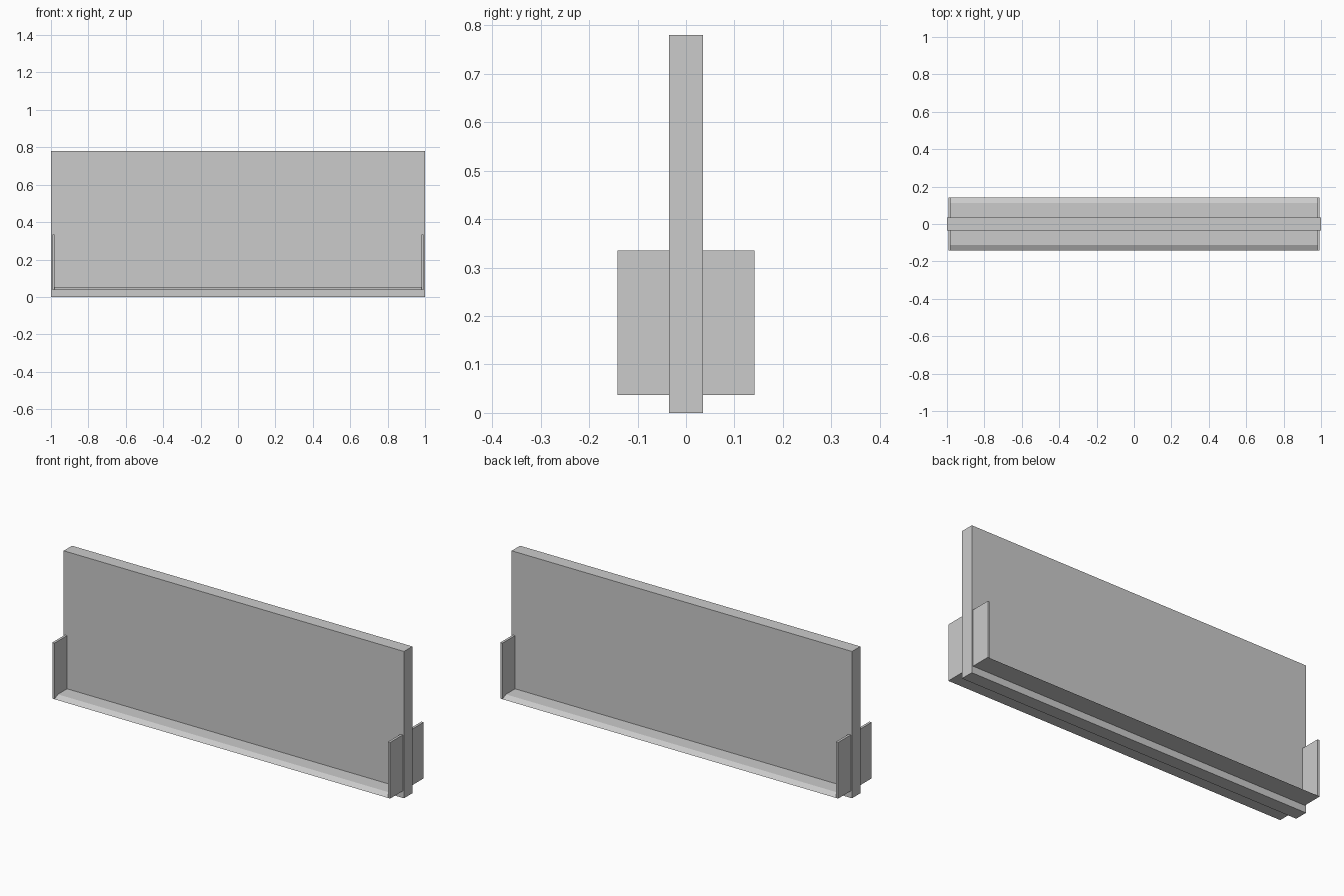
import bpy
import bmesh

if "Cube" in bpy.data.objects:
    bpy.data.objects.remove(bpy.data.objects["Cube"])


def extrude_profile(bm, profile, x0, x1):
    """Extrude a closed (y, z) profile along x."""
    face = bm.faces.new([bm.verts.new((x0, y, z)) for y, z in profile])
    moved = bmesh.ops.extrude_face_region(bm, geom=[face])["geom"]
    verts = [v for v in moved if isinstance(v, bmesh.types.BMVert)]
    bmesh.ops.translate(bm, verts=verts, vec=(x1 - x0, 0, 0))


def make(name, parts):
    bm = bmesh.new()
    for profile, x0, x1 in parts:
        extrude_profile(bm, profile, x0, x1)
    bmesh.ops.recalc_face_normals(bm, faces=bm.faces)
    mesh = bpy.data.meshes.new(name)
    bm.to_mesh(mesh)
    bm.free()
    obj = bpy.data.objects.new(name, mesh)
    bpy.context.collection.objects.link(obj)
    return obj


T = 0.035          # half thickness of the panel
OUT = 0.141        # how far the trim reaches in y
LOW, HIGH = 0.037, 0.335
END, INNER = 0.993, 0.98

# Upright panel
make("panel", [([(-T, 0), (T, 0), (T, 0.78), (-T, 0.78)], -1, 1)])

for side, label in ((-1, "front"), (1, "back")):
    # Low ledge with a sloped outer edge
    ledge = [(side * T, LOW), (side * OUT, LOW),
             (side * 0.112, 0.052), (side * T, 0.052)]
    make(label + "_ledge", [(ledge, -INNER, INNER)])

    # Thin upright plates closing both ends of the ledge
    plate = [(side * T, LOW), (side * OUT, LOW),
             (side * OUT, HIGH), (side * T, HIGH)]
    make(label + "_end_plates", [(plate, -END, -INNER), (plate, INNER, END)])
